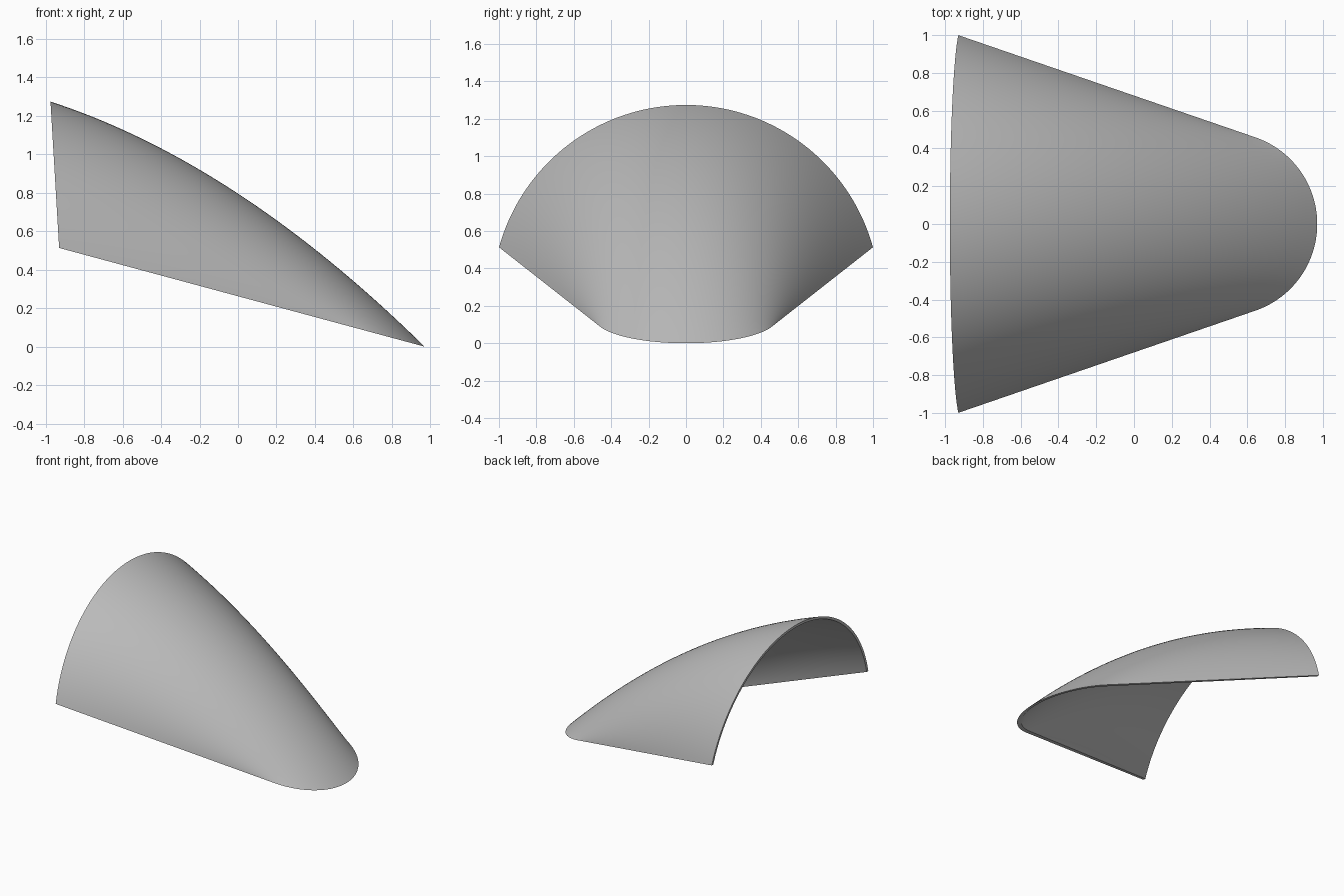
import bpy, bmesh, math
from mathutils import Vector

if "Cube" in bpy.data.objects:
    bpy.data.objects.remove(bpy.data.objects["Cube"])

NU, NV = 72, 40                      # steps across the hood and along it
NOSE_X, NOSE_R = 0.485, 0.485        # rounded nose, seen in plan
NOSE_A = math.radians(71)            # where the nose meets the straight rims
BACK_Z, BACK_R = 0.237, 1.037        # circular arch at the open back
RIM_Z, SLOPE = 0.513, 0.27           # height of back corners, tilt of the rim


def hood_point(t, s, nose_in, back_in):
    """Point at t (-1..1 across) and s (0 nose .. 1 back), inset for the lining."""
    a = t * NOSE_A
    r = NOSE_R - nose_in
    x = NOSE_X + r * math.cos(a)
    nose = Vector((x, r * math.sin(a), SLOPE * (0.97 - x)))
    rb = BACK_R - back_in
    b = t * math.acos((RIM_Z - BACK_Z) / rb)
    z = BACK_Z + rb * math.cos(b)
    back = Vector((-0.93 - 0.045 * (z - RIM_Z) / 0.762, rb * math.sin(b), z))
    p = nose.lerp(back, s)
    p.z += 0.64 * s * (1 - s) * (1 - t * t)   # crowned ridge, straight rims
    return p


bm = bmesh.new()


def sheet(nose_in, back_in):
    return [[bm.verts.new(hood_point(2 * i / NU - 1, j / NV, nose_in, back_in))
             for j in range(NV + 1)] for i in range(NU + 1)]


def border(g):
    return ([g[i][0] for i in range(NU)] + [g[NU][j] for j in range(NV)]
            + [g[i][NV] for i in range(NU, 0, -1)] + [g[0][j] for j in range(NV, 0, -1)])


# outer skin and inner lining
outer, inner = sheet(0, 0), sheet(0.03, 0.02)
for g in (outer, inner):
    for i in range(NU):
        for j in range(NV):
            bm.faces.new((g[i][j], g[i + 1][j], g[i + 1][j + 1], g[i][j + 1]))

# thin edge joining the two
bo, bi = border(outer), border(inner)
for k in range(len(bo)):
    n = (k + 1) % len(bo)
    bm.faces.new((bo[k], bo[n], bi[n], bi[k]))
bmesh.ops.recalc_face_normals(bm, faces=bm.faces)

mesh = bpy.data.meshes.new("hood_shell")
bm.to_mesh(mesh)
bm.free()
hood = bpy.data.objects.new("hood_shell", mesh)
bpy.context.collection.objects.link(hood)

grey = bpy.data.materials.new("plain grey")
grey.diffuse_color = (0.5, 0.5, 0.5, 1)
grey.use_nodes = True
grey.node_tree.nodes["Principled BSDF"].inputs["Base Color"].default_value = grey.diffuse_color
mesh.materials.append(grey)

bpy.context.view_layer.objects.active = hood
hood.select_set(True)
bpy.ops.object.shade_smooth_by_angle(angle=math.radians(35))
